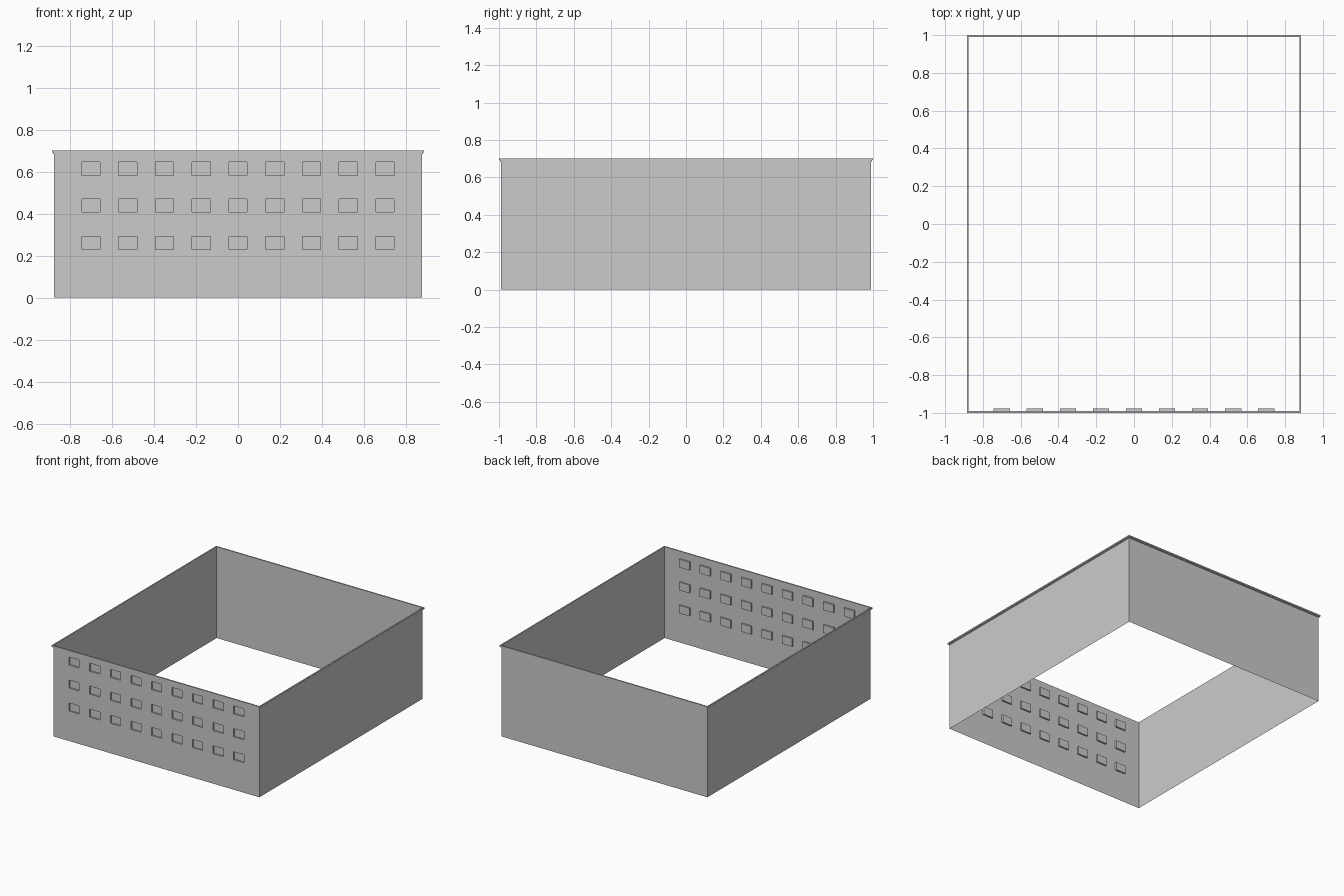
import bpy, bmesh

if "Cube" in bpy.data.objects:
    bpy.data.objects.remove(bpy.data.objects["Cube"])

X, Y = 0.875, 0.99           # wall half sizes
LEVELS = [0, 0.182, 0.359, 0.535, 0.685]
TOP = 0.702
DEPTH = 0.012                # window recess
W, H, PITCH, SILL = 0.086, 0.062, 0.175, 0.048


def finish(name, bm):
    bmesh.ops.remove_doubles(bm, verts=bm.verts, dist=1e-5)
    bmesh.ops.recalc_face_normals(bm, faces=bm.faces)
    mesh = bpy.data.meshes.new(name)
    bm.to_mesh(mesh)
    bm.free()
    bpy.context.collection.objects.link(bpy.data.objects.new(name, mesh))


def quad(bm, *pts):
    return bm.faces.new([bm.verts.new(p) for p in pts])


def wall(bm, a, b, z0, z1):
    quad(bm, (*a, z0), (*b, z0), (*b, z1), (*a, z1))


def window_wall(bm, z0, z1):
    # grid of front panels; every window cell is pushed inward
    xs = [-X] + [k * PITCH + s * W / 2 for k in range(-4, 5) for s in (-1, 1)] + [X]
    zs = [z0, z0 + SILL, z0 + SILL + H, z1]
    for i, (a, b) in enumerate(zip(xs, xs[1:])):
        for j, (c, d) in enumerate(zip(zs, zs[1:])):
            ring = [(a, c), (b, c), (b, d), (a, d)]
            if not (i % 2 and j == 1):
                quad(bm, *[(x, -Y, z) for x, z in ring])
                continue
            yi = -Y + DEPTH
            quad(bm, *[(x, yi, z) for x, z in ring])
            for (px, pz), (qx, qz) in zip(ring, ring[1:] + ring[:1]):
                quad(bm, (px, -Y, pz), (qx, -Y, qz), (qx, yi, qz), (px, yi, pz))


# storeys: plain ground floor, three floors with windows in the front
for n, (z0, z1) in enumerate(zip(LEVELS, LEVELS[1:])):
    bm = bmesh.new()
    wall(bm, (X, -Y), (X, Y), z0, z1)
    wall(bm, (X, Y), (-X, Y), z0, z1)
    wall(bm, (-X, Y), (-X, -Y), z0, z1)
    if n:
        window_wall(bm, z0, z1)
    else:
        wall(bm, (-X, -Y), (X, -Y), z0, z1)
    finish(f"storey_{n}", bm)

# stepped cornice: closed profile (outward offset, height) swept round the walls
profile = [(0, LEVELS[-1]), (0.005, LEVELS[-1]), (0.005, 0.692),
           (0.01, 0.692), (0.01, TOP), (0, TOP)]
bm = bmesh.new()
corners = [(-1, -1), (1, -1), (1, 1), (-1, 1)]
for (sx, sy), (tx, ty) in zip(corners, corners[1:] + corners[:1]):
    for (o, z), (p, w) in zip(profile, profile[1:] + profile[:1]):
        quad(bm, (sx * (X + o), sy * (Y + o), z), (tx * (X + o), ty * (Y + o), z),
             (tx * (X + p), ty * (Y + p), w), (sx * (X + p), sy * (Y + p), w))
finish("cornice", bm)
